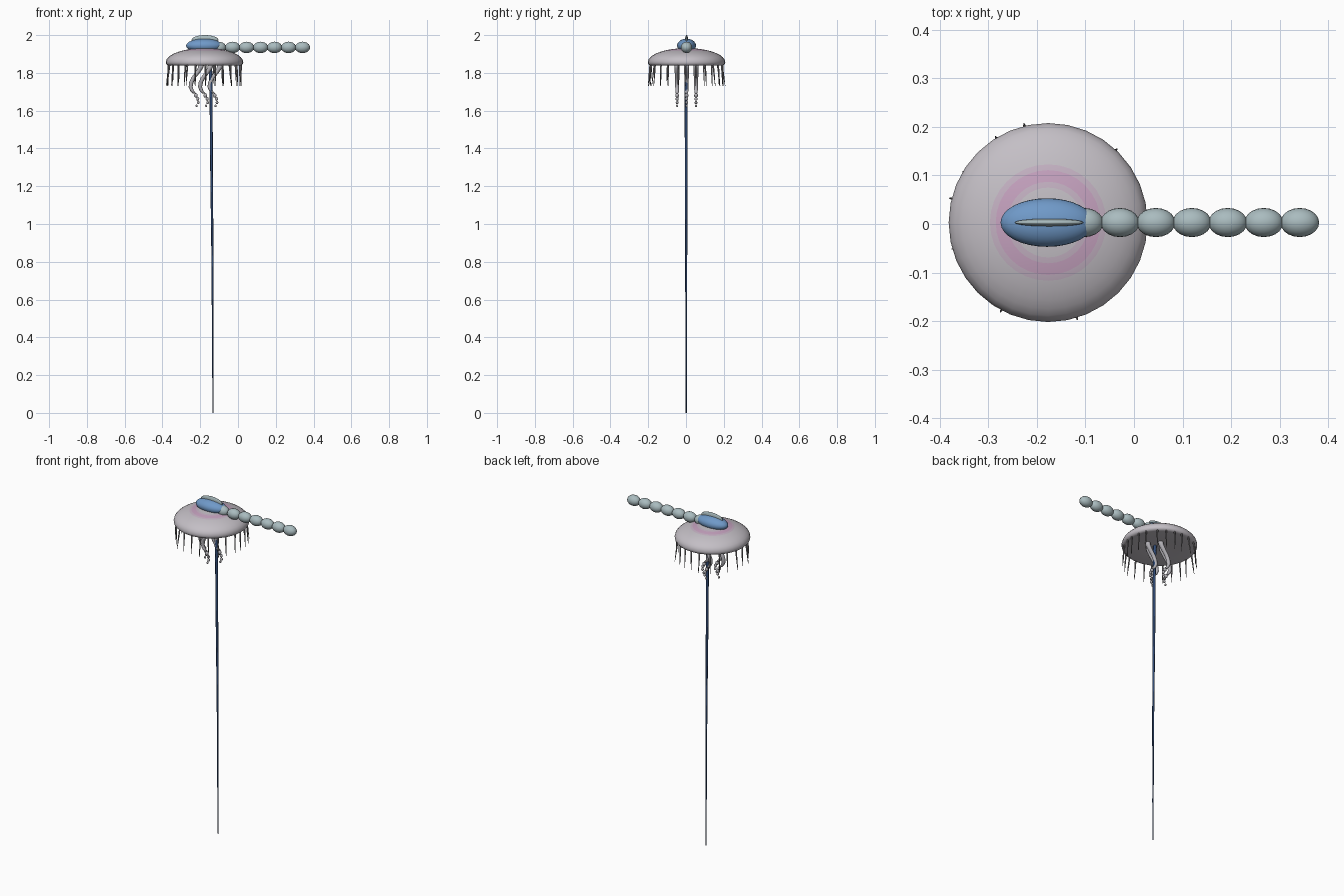
import bpy, bmesh, math, random
from mathutils import Vector

if "Cube" in bpy.data.objects:
    bpy.data.objects.remove(bpy.data.objects["Cube"])
random.seed(4)
CX, CY = -0.177, 0.003


def mat(name, rgb):
    m = bpy.data.materials.new(name)
    m.diffuse_color = (*rgb, 1)
    m.use_nodes = True
    m.node_tree.nodes["Principled BSDF"].inputs["Base Color"].default_value = m.diffuse_color
    return m


BELL = mat("bell_grey", (0.55, 0.52, 0.56))
PINK = mat("ring_pink", (0.56, 0.36, 0.52))
PALE = mat("ring_pale_pink", (0.55, 0.44, 0.54))
BLUE = mat("float_blue", (0.16, 0.32, 0.58))
TEAL = mat("bead_teal", (0.40, 0.50, 0.52))
NAVY = mat("stalk_navy", (0.03, 0.07, 0.18))
ARM = mat("arm_grey", (0.45, 0.44, 0.47))
DARK = mat("tentacle_dark", (0.22, 0.21, 0.22))


def finish(name, bm, *mats, smooth=True):
    me = bpy.data.meshes.new(name)
    bmesh.ops.recalc_face_normals(bm, faces=bm.faces)
    for f in bm.faces:
        f.smooth = smooth
    bm.to_mesh(me)
    bm.free()
    for m in mats:
        me.materials.append(m)
    ob = bpy.data.objects.new(name, me)
    bpy.context.collection.objects.link(ob)
    return ob


def ellipsoid(name, loc, size, m, seg=24, rings=14):
    bm = bmesh.new()
    bmesh.ops.create_uvsphere(bm, u_segments=seg, v_segments=rings, radius=1)
    bmesh.ops.scale(bm, vec=size, verts=bm.verts)
    bmesh.ops.translate(bm, vec=loc, verts=bm.verts)
    return finish(name, bm, m)


def tube(name, pts, radii, m, seg=8):
    # horizontal rings bridged along a mostly vertical path
    bm = bmesh.new()
    rings = []
    for p, r in zip(pts, radii):
        rings.append([bm.verts.new((p[0] + r * math.cos(2 * math.pi * i / seg),
                                    p[1] + r * math.sin(2 * math.pi * i / seg), p[2]))
                      for i in range(seg)])
    for a, b in zip(rings, rings[1:]):
        for i in range(seg):
            j = (i + 1) % seg
            bm.faces.new((a[i], a[j], b[j], b[i]))
    bm.faces.new(rings[0])
    bm.faces.new(rings[-1])
    return finish(name, bm, m)


# bell: dome profile spun round, with a nearly flat underside
def build_bell():
    radii = [0, 0.03, 0.06, 0.072, 0.084, 0.108, 0.12, 0.14, 0.16, 0.178, 0.192, 0.201, 0.205]
    prof = [(r, 1.857 + 0.074 * math.sqrt(max(0, 1 - (r / 0.205) ** 2))) for r in radii]
    prof += [(0.203, 1.847), (0.196, 1.840), (0.185, 1.838), (0.1, 1.841), (0, 1.842)]
    bm = bmesh.new()
    vs = [bm.verts.new((r, 0, z)) for r, z in prof]
    es = [bm.edges.new(p) for p in zip(vs, vs[1:])]
    bmesh.ops.spin(bm, geom=vs + es, axis=(0, 0, 1), cent=(0, 0, 0),
                   angle=2 * math.pi, steps=32, use_merge=True)
    bmesh.ops.remove_doubles(bm, verts=bm.verts, dist=1e-5)
    # pink ring on the crown
    for f in bm.faces:
        c = f.calc_center_median()
        r = math.hypot(c.x, c.y)
        if c.z > 1.86:
            f.material_index = 1 if 0.084 < r < 0.108 else 2 if 0.073 < r < 0.12 else 0
    bmesh.ops.translate(bm, vec=(CX, CY, 0), verts=bm.verts)
    finish("bell", bm, BELL, PINK, PALE)


build_bell()

# float, sail on top, row of beads
ellipsoid("float", (CX - 0.002, CY, 1.944), (0.096, 0.05, 0.037), BLUE, 32, 16)
ellipsoid("sail", (CX + 0.002, CY, 1.974), (0.071, 0.008, 0.026), TEAL)
for i in range(7):
    ellipsoid(f"bead_{i + 1}", (-0.103 + 0.0741 * i, CY, 1.935), (0.04, 0.03, 0.03), TEAL, 20, 12)

# fringe of thin tentacles round the rim
N = 24
for i in range(N):
    a = 2 * math.pi * (i + random.uniform(-0.15, 0.15)) / N
    d = Vector((math.cos(a), math.sin(a), 0))
    top = Vector((CX, CY, 1.85)) + d * 0.192
    tip = Vector((CX, CY, 1.73)) + d * random.uniform(0.192, 0.212)
    tube(f"fringe_{i + 1}", [top, top.lerp(tip, 0.5), tip], [0.005, 0.0038, 0.0012], DARK, 6)

# four curling mouth arms, ending in shrinking blobs
path = [(0.035, 1.85), (0.028, 1.825), (0.012, 1.80), (-0.008, 1.775),
        (-0.02, 1.75), (-0.024, 1.725), (-0.016, 1.705), (-0.004, 1.692)]
blobs = [(0.004, 1.68, 0.010), (0.014, 1.662, 0.0085), (0.016, 1.643, 0.0075), (0.008, 1.625, 0.006)]
for k, (ox, oy) in enumerate([(-0.05, 0), (0.05, 0), (0, -0.05), (0, 0.05)]):
    x, y = CX + ox, CY + oy
    tube(f"mouth_arm_{k + 1}", [(x + dx, y, z) for dx, z in path],
         [0.015 - 0.0009 * i for i in range(len(path))], ARM, 10)
    for j, (dx, z, r) in enumerate(blobs):
        ellipsoid(f"arm_{k + 1}_blob_{j + 1}", (x + dx, y, z), (r, r, r * 1.15), ARM, 10, 8)

# long trailing stalk down to the ground
sx = [-0.15, -0.145, -0.142, -0.141, -0.138, -0.135, -0.134, -0.133, -0.132]
sz = [1.91, 1.80, 1.65, 1.4, 1.1, 0.8, 0.5, 0.25, 0]
sr = [0.010, 0.009, 0.008, 0.0075, 0.0065, 0.0055, 0.0045, 0.0038, 0.003]
tube("stalk", [(x, 0.001, z) for x, z in zip(sx, sz)], sr, NAVY, 8)
